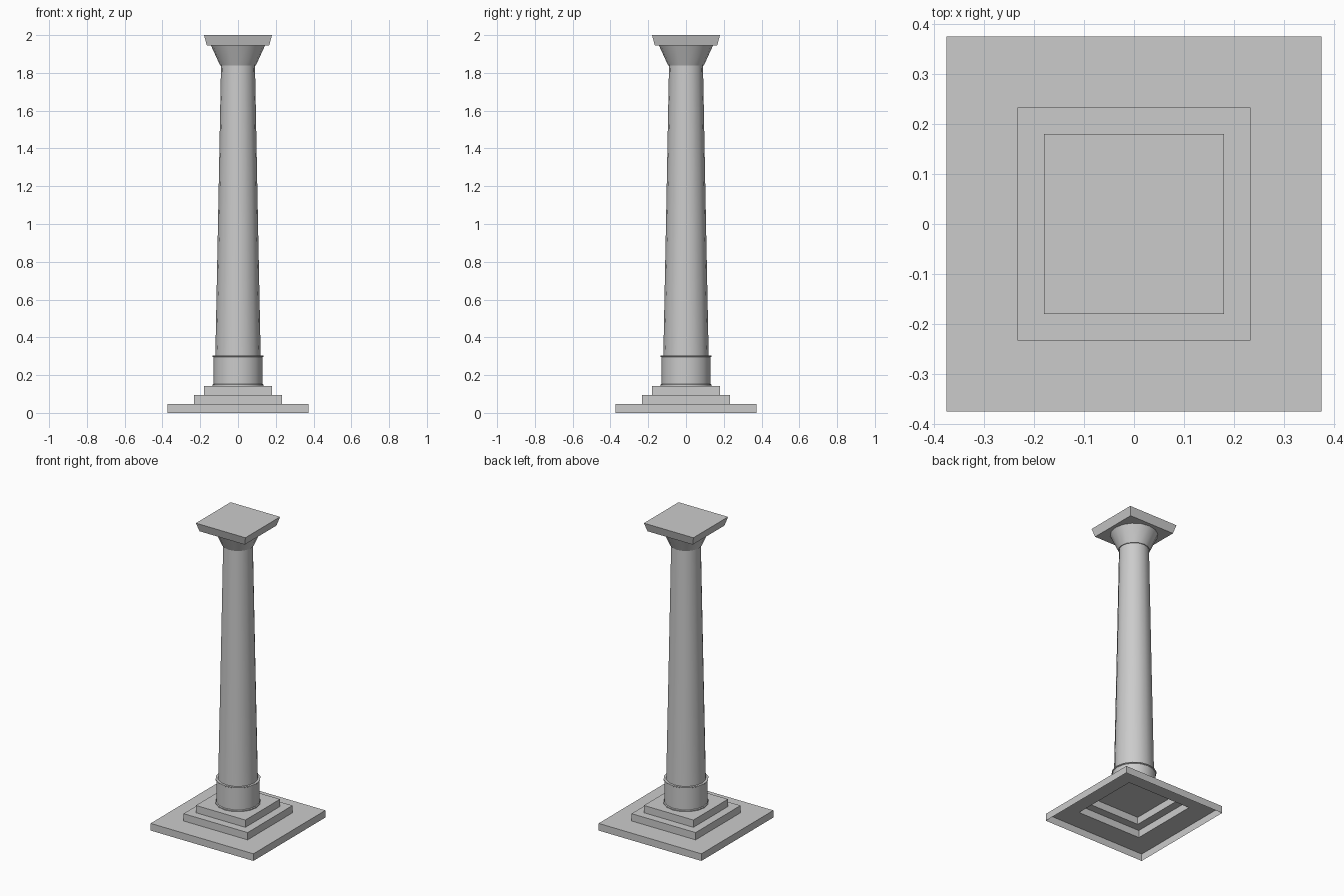
import bpy, bmesh, math

if "Cube" in bpy.data.objects:
    bpy.data.objects.remove(bpy.data.objects["Cube"])

SIDES = 16


def make_object(name, bm):
    bmesh.ops.recalc_face_normals(bm, faces=bm.faces)
    mesh = bpy.data.meshes.new(name)
    bm.to_mesh(mesh)
    bm.free()
    obj = bpy.data.objects.new(name, mesh)
    bpy.context.collection.objects.link(obj)
    return obj


def loft(name, profile, sides, cap_bottom=False, cap_top=False, square=False, smooth=False):
    """Stack rings given as (radius or half width, z) and bridge them."""
    bm = bmesh.new()
    scale = math.sqrt(2) if square else 1
    turn = math.pi / sides if square else 0
    rings = []
    for r, z in profile:
        angles = [turn + 2 * math.pi * i / sides for i in range(sides)]
        rings.append([bm.verts.new((r * scale * math.cos(a), r * scale * math.sin(a), z))
                      for a in angles])
    for low, high in zip(rings, rings[1:]):
        for i in range(sides):
            j = (i + 1) % sides
            bm.faces.new((low[i], low[j], high[j], high[i]))
    if cap_bottom:
        bm.faces.new(rings[0][::-1])
    if cap_top:
        bm.faces.new(rings[-1])
    obj = make_object(name, bm)
    if smooth:
        bpy.ops.object.select_all(action='DESELECT')
        obj.select_set(True)
        bpy.context.view_layer.objects.active = obj
        bpy.ops.object.shade_smooth_by_angle(angle=math.radians(30))
    return obj


# Stepped plinth, a shell open underneath
loft("stepped_base", [(0.374, 0), (0.374, 0.047), (0.233, 0.047), (0.233, 0.095),
                      (0.18, 0.095), (0.18, 0.143)], 4, cap_top=True, square=True)

# Round drum with thin lips, tapering shaft and flared capital
loft("column", [(0.135, 0.143), (0.135, 0.149), (0.13, 0.153), (0.13, 0.295),
                (0.135, 0.298), (0.135, 0.303), (0.12, 0.303), (0.106, 1.0),
                (0.09, 1.84), (0.095, 1.84), (0.143, 1.945)], SIDES, smooth=True)

# Square slab on top, slightly wider at its upper edge
loft("capital_slab", [(0.165, 1.945), (0.18, 2.0)], 4, cap_bottom=True, cap_top=True, square=True)
